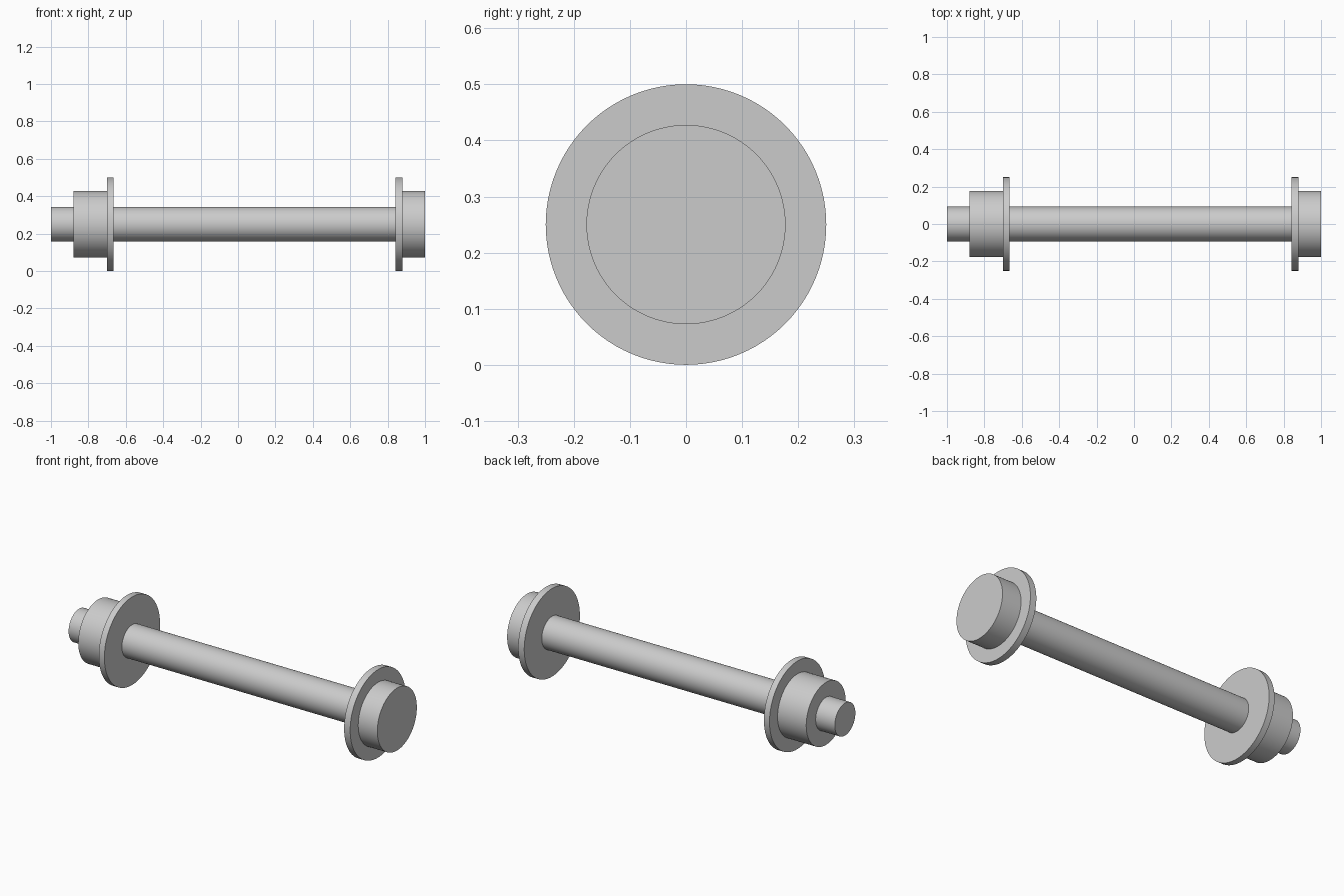
import bpy
import math

cube = bpy.data.objects.get("Cube")
if cube:
    bpy.data.objects.remove(cube, do_unlink=True)

AXIS_Z = 0.25
SIDES = 96

# Plain grey finish shared by every part
grey = bpy.data.materials.new("plain_grey")
grey.use_nodes = True
colour = (0.6, 0.6, 0.6, 1.0)
grey.diffuse_color = colour
grey.node_tree.nodes["Principled BSDF"].inputs["Base Color"].default_value = colour


def disc(name, x_start, x_end, radius):
    """Solid round part lying along the x axis."""
    bpy.ops.mesh.primitive_cylinder_add(
        vertices=SIDES, radius=radius, depth=x_end - x_start,
        location=((x_start + x_end) / 2, 0, AXIS_Z),
        rotation=(0, math.pi / 2, 0))
    part = bpy.context.object
    part.name = name
    part.data.materials.append(grey)
    bpy.ops.object.shade_smooth_by_angle(angle=math.radians(30))
    return part


# Rod: sticks out as a stub on the right, ends inside the left flange
disc("rod", -1.0, 0.86, 0.0925)

# Thin flanges
disc("right_flange", -0.70, -0.665, 0.25)
disc("left_flange", 0.842, 0.88, 0.25)

# Collars outside the flanges, seated slightly into them
disc("right_collar", -0.88, -0.69, 0.1775)
disc("left_collar", 0.87, 1.0, 0.1775)
